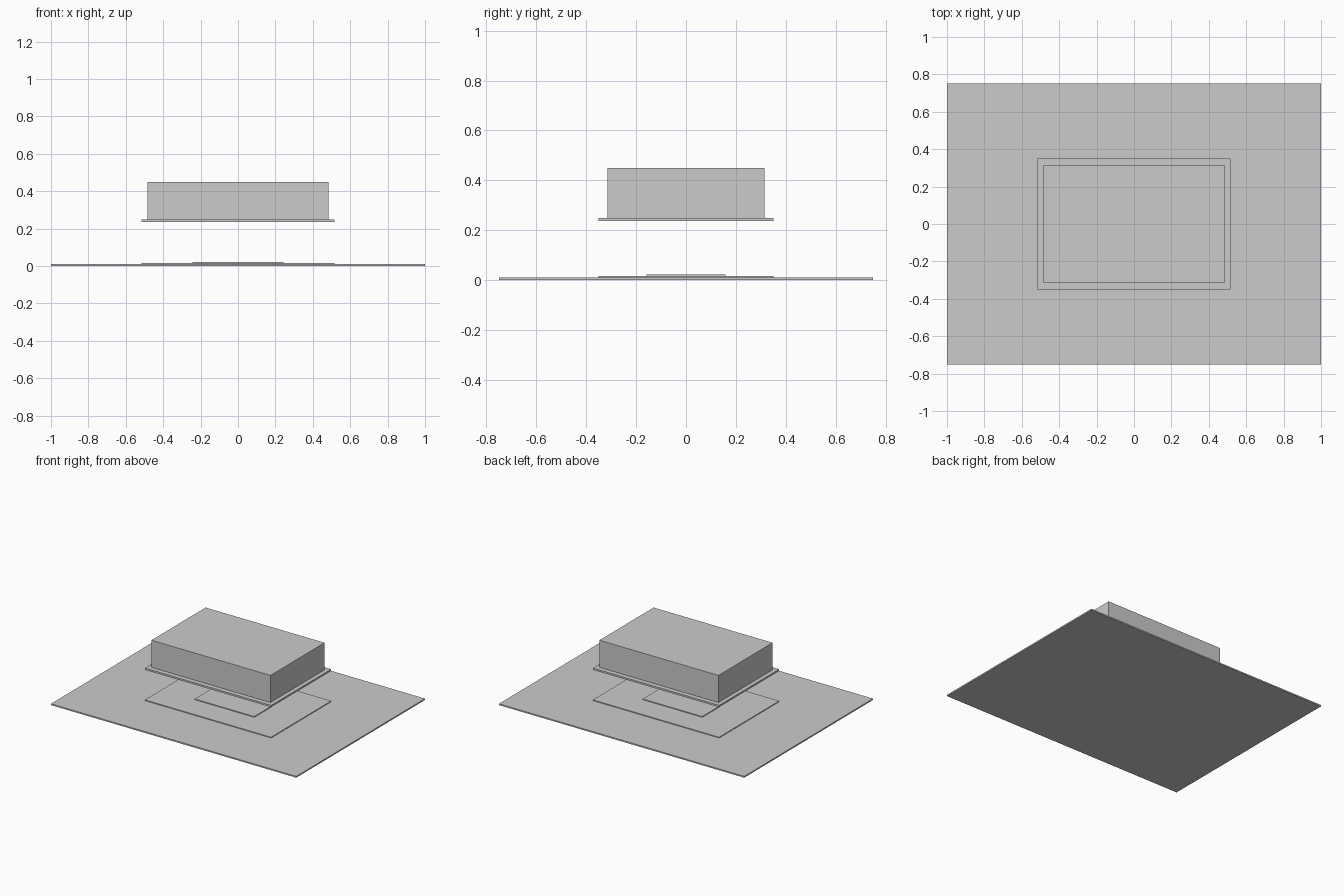
import bpy

if "Cube" in bpy.data.objects:
    bpy.data.objects.remove(bpy.data.objects["Cube"])

def box(name, hx, hy, z0, z1):
    """Box centred on x and y, given half sizes and a height range."""
    bpy.ops.mesh.primitive_cube_add(size=2, location=(0, 0, (z0 + z1) / 2))
    ob = bpy.context.object
    ob.name = name
    ob.scale = (hx, hy, (z1 - z0) / 2)
    bpy.ops.object.transform_apply(location=False, rotation=False, scale=True)
    return ob

# stepped ground slabs
box("base_slab", 1.0, 0.75, 0.0, 0.01)
box("middle_step", 0.515, 0.35, 0.01, 0.016)
box("top_step", 0.2425, 0.1575, 0.016, 0.022)

# floating block with its rim plate
box("rim_plate", 0.515, 0.35, 0.237, 0.25)
box("upper_block", 0.485, 0.315, 0.25, 0.45)
